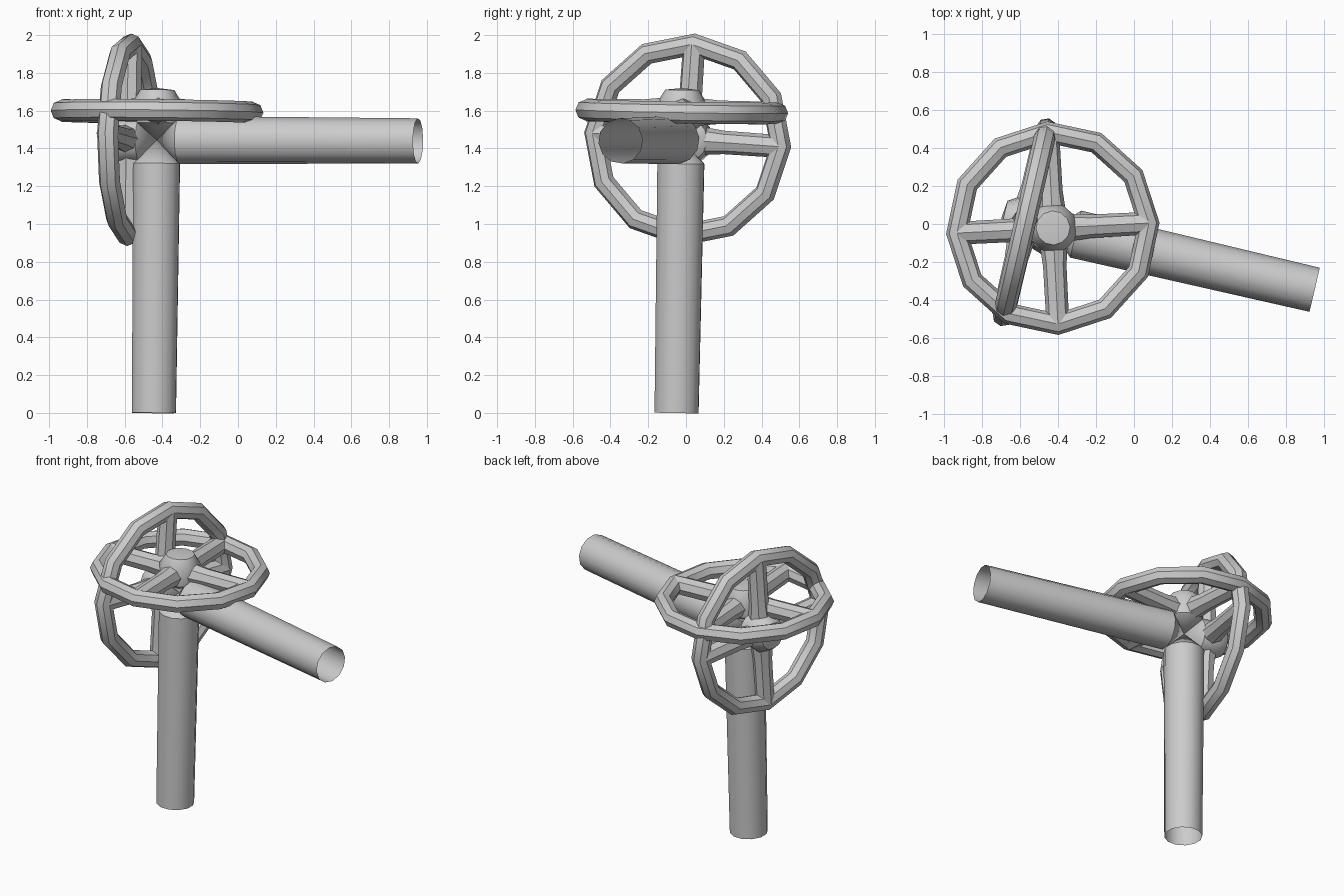
import bpy, bmesh, math
from mathutils import Vector, Matrix

cube = bpy.data.objects.get("Cube")
if cube:
    bpy.data.objects.remove(cube, do_unlink=True)

metal = bpy.data.materials.new("plain grey metal")
metal.use_nodes = True
GREY = (0.6, 0.6, 0.6, 1)
metal.diffuse_color = GREY
metal.node_tree.nodes["Principled BSDF"].inputs["Base Color"].default_value = GREY


def finish(name, bm, matrix):
    bmesh.ops.remove_doubles(bm, verts=bm.verts, dist=0.0005)
    bmesh.ops.recalc_face_normals(bm, faces=bm.faces)
    mesh = bpy.data.meshes.new(name)
    bm.to_mesh(mesh)
    bm.free()
    obj = bpy.data.objects.new(name, mesh)
    obj.matrix_world = matrix
    mesh.materials.append(metal)
    bpy.context.collection.objects.link(obj)
    bpy.ops.object.select_all(action='DESELECT')
    obj.select_set(True)
    bpy.context.view_layer.objects.active = obj
    bpy.ops.object.shade_smooth_by_angle(angle=math.radians(42))
    return obj


def lathe(name, profile, matrix, sides=12):
    """Spin (radius, height) points around the local z axis."""
    bm = bmesh.new()
    verts = [bm.verts.new((r, 0, z)) for r, z in profile]
    edges = [bm.edges.new(pair) for pair in zip(verts, verts[1:])]
    bmesh.ops.spin(bm, geom=verts + edges, axis=(0, 0, 1), cent=(0, 0, 0),
                   angle=math.tau, steps=sides, use_duplicate=False)
    return finish(name, bm, matrix)


def frame(origin, x_hint, z_axis):
    """Matrix with local z along z_axis and local x near x_hint."""
    z = z_axis.normalized()
    y = z.cross(x_hint).normalized()
    rot = Matrix((y.cross(z), y, z)).transposed()
    return Matrix.Translation(origin) @ rot.to_4x4()


def pipe(name, joint, end):
    """Open pipe closing to a cone where it meets the joint."""
    length = (end - joint).length
    profile = [(0, 0), (0.128, 0.125), (0.12, length)]
    return lathe(name, profile, frame(joint, Vector((0.3, 1, 0.1)), end - joint))


def wheel(prefix, matrix, turn):
    """Twelve-sided hand wheel with domed hub and four spokes."""
    matrix = matrix @ Matrix.Rotation(math.radians(turn), 4, 'Z')
    mid, major, minor = 0.15, 0.507, 0.057
    ring = [(major + minor * math.cos(i * math.tau / 8),
             mid + minor * math.sin(i * math.tau / 8)) for i in range(9)]
    lathe(prefix + "_rim", ring, matrix)
    lathe(prefix + "_hub", [(0, 0), (0.12, 0.09), (0.13, 0.2), (0.09, 0.265), (0, 0.275)], matrix)
    for i in range(4):
        local = (Matrix.Translation((0, 0, mid)) @ Matrix.Rotation(i * math.pi / 2, 4, 'Z')
                 @ Matrix.Rotation(math.pi / 2, 4, 'Y'))
        lathe(f"{prefix}_spoke_{i + 1}", [(0.08, 0.02), (0.062, 0.2), (0.06, major)],
              matrix @ local, sides=8)


# Pipes meeting at the valve joint
joint = Vector((-0.43, -0.025, 1.445))
foot = Vector((-0.445, -0.05, 0))
outlet = Vector((0.953, -0.347, 1.44))
pipe("upright_pipe", joint, foot)
pipe("side_pipe", joint, outlet)

# Wheels on the far side of the joint from each pipe
wheel("top_wheel", frame(joint, Vector((1, 0, 0)), joint - foot), 3)
wheel("side_wheel", frame(joint, Vector((-0.23, -0.97, 0)), joint - outlet), 4)
